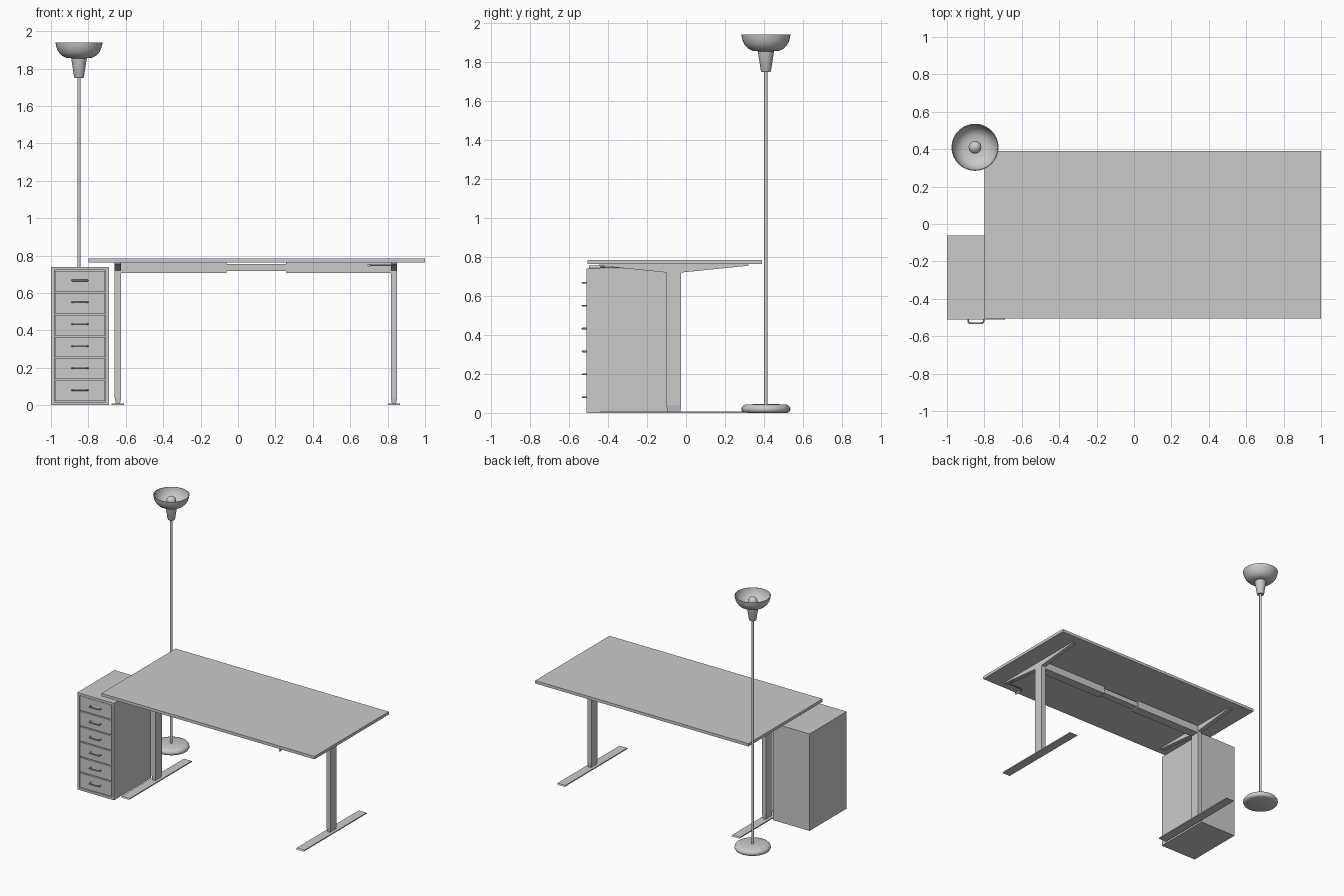
import bpy, bmesh, math
from mathutils import Vector

if "Cube" in bpy.data.objects:
    bpy.data.objects.remove(bpy.data.objects["Cube"])


def finish(name, bm, smooth=False):
    bmesh.ops.recalc_face_normals(bm, faces=bm.faces)
    me = bpy.data.meshes.new(name)
    bm.to_mesh(me)
    bm.free()
    ob = bpy.data.objects.new(name, me)
    bpy.context.collection.objects.link(ob)
    if smooth:
        bpy.ops.object.select_all(action='DESELECT')
        ob.select_set(True)
        bpy.context.view_layer.objects.active = ob
        bpy.ops.object.shade_smooth_by_angle(angle=math.radians(40))
    return ob


def add_box(bm, x, y, z):
    r = bmesh.ops.create_cube(bm, size=1)
    for v in r['verts']:
        for i, (a, b) in enumerate((x, y, z)):
            v.co[i] = a if v.co[i] < 0 else b


def boxes(name, *items):
    bm = bmesh.new()
    for it in items:
        add_box(bm, *it)
    return finish(name, bm)


def prism(name, pts, vec):
    """Extrude a closed 3D polygon along vec."""
    bm = bmesh.new()
    f = bm.faces.new([bm.verts.new(p) for p in pts])
    r = bmesh.ops.extrude_face_region(bm, geom=[f])
    vs = [g for g in r['geom'] if isinstance(g, bmesh.types.BMVert)]
    bmesh.ops.translate(bm, verts=vs, vec=vec)
    return finish(name, bm)


def lathe(name, profile, centre, segs=32):
    """Spin an (r, z) profile around a vertical axis."""
    bm = bmesh.new()
    vs = [bm.verts.new((centre[0] + r, centre[1], z)) for r, z in profile]
    es = [bm.edges.new(p) for p in zip(vs, vs[1:])]
    bmesh.ops.spin(bm, geom=vs + es, cent=(*centre, 0), axis=(0, 0, 1),
                   angle=2 * math.pi, steps=segs, use_duplicate=False)
    bmesh.ops.remove_doubles(bm, verts=bm.verts, dist=1e-5)
    return finish(name, bm, True)


def tube(name, pts, radius, segs=10):
    """Round bar swept along a path lying in a horizontal plane."""
    bm = bmesh.new()
    pts = [Vector(p) for p in pts]
    rings = []
    for i, p in enumerate(pts):
        a = (p - pts[i - 1]).normalized() if i else (pts[1] - p).normalized()
        b = (pts[i + 1] - p).normalized() if i < len(pts) - 1 else a
        t = (a + b).normalized()
        side = t.cross(Vector((0, 0, 1))) / max(t.dot(a), 0.5)
        rings.append([bm.verts.new(p + radius * (side * math.cos(k) + Vector((0, 0, math.sin(k)))))
                      for k in (2 * math.pi * j / segs for j in range(segs))])
    for r, s in zip(rings, rings[1:]):
        for j in range(segs):
            k = (j + 1) % segs
            bm.faces.new((r[j], r[k], s[k], s[j]))
    bm.faces.new(rings[0])
    bm.faces.new(rings[-1])
    return finish(name, bm, True)


# Desk top
boxes("desk_top", ((-0.80, 1.0), (-0.505, 0.39), (0.763, 0.785)))

# Legs, feet and tapered brackets
for side, cx in (("left", -0.642), ("right", 0.834)):
    prism(side + "_foot", [(cx - 0.033, -0.445, 0), (cx - 0.033, 0.32, 0),
                           (cx - 0.033, 0.312, 0.008), (cx - 0.033, -0.437, 0.008)], (0.066, 0, 0))
    bm = bmesh.new()
    add_box(bm, (cx - 0.017, cx + 0.017), (-0.10, -0.025), (0.04, 0.763))
    low = [f for f in bm.faces if f.normal.z < -0.5]
    r = bmesh.ops.extrude_face_region(bm, geom=low)
    bmesh.ops.delete(bm, geom=low, context='FACES_ONLY')
    for v in r['geom']:
        if isinstance(v, bmesh.types.BMVert):
            v.co.x = cx + (v.co.x - cx) * 0.65
            v.co.y = -0.0625 + (v.co.y + 0.0625) * 0.92
            v.co.z = 0.008
    finish(side + "_leg", bm)
    prism(side + "_bracket", [(cx - 0.017, y, z) for y, z in (
        (-0.445, 0.763), (0.32, 0.763), (0.32, 0.755), (-0.025, 0.72),
        (-0.10, 0.72), (-0.445, 0.755))], (0.034, 0, 0))

# Telescopic cross beam
boxes("beam_left", ((-0.657, -0.062), (-0.098, -0.027), (0.707, 0.763)))
boxes("beam_middle", ((-0.07, 0.265), (-0.09, -0.035), (0.717, 0.754)))
boxes("beam_right", ((0.257, 0.851), (-0.098, -0.027), (0.707, 0.763)))

# Height crank under the front right edge
tube("crank_rod", [(0.832, -0.33, 0.748), (0.832, -0.405, 0.748), (0.82, -0.42, 0.748),
                   (0.715, -0.42, 0.748), (0.70, -0.435, 0.748), (0.70, -0.45, 0.748)], 0.005)
tube("crank_grip", [(0.70, -0.44, 0.748), (0.70, -0.498, 0.748)], 0.008)

# Drawer cabinet shell
x0, x1, y0, y1, top = -1.0, -0.69, -0.51, -0.062, 0.74
t = 0.018
boxes("cabinet_shell",
      ((x0, x0 + t), (y0, y1), (0, top)),
      ((x1 - t, x1), (y0, y1), (0, top)),
      ((x0 + t, x1 - t), (y0, y1), (top - t, top)),
      ((x0 + t, x1 - t), (y0, y1), (0, t)),
      ((x0 + t, x1 - t), (y1 - 0.01, y1), (t, top - t)))

# Six drawers with bow handles
pitch = (top - 2 * t) / 6
cx = (x0 + x1) / 2
for i in range(6):
    zb = t + i * pitch
    boxes(f"drawer_{i + 1}", ((x0 + t + 0.004, x1 - t - 0.004), (y0 + 0.004, y1 - 0.03),
                              (zb + 0.004, zb + pitch - 0.004)))
    z = zb + pitch / 2 + 0.004
    half = [(0.042, y0 + 0.006), (0.042, -0.519), (0.038, -0.527), (0.028, -0.531)]
    path = [(cx - a, b, z) for a, b in half] + [(cx + a, b, z) for a, b in reversed(half)]
    tube(f"drawer_handle_{i + 1}", path, 0.0045, 8)

# Floor lamp
lamp = (-0.85, 0.41)
lathe("lamp_base", [(0, 0), (0.108, 0), (0.12, 0.005), (0.126, 0.016), (0.124, 0.028),
                    (0.116, 0.038), (0.102, 0.044), (0, 0.045)], lamp)
lathe("lamp_pole", [(0, 0.04), (0.009, 0.04), (0.009, 1.76), (0, 1.76)], lamp, 16)
lathe("lamp_neck", [(0, 1.75), (0.023, 1.75), (0.026, 1.755), (0.042, 1.857), (0, 1.857)], lamp)
outer = [(0.04, 1.855), (0.07, 1.858), (0.09, 1.868), (0.106, 1.884),
         (0.117, 1.903), (0.123, 1.922), (0.126, 1.94)]
inner = [(r - 0.004, z + (0 if z > 1.93 else 0.003)) for r, z in reversed(outer)]
lathe("lamp_bowl", [(0, 1.855)] + outer + inner + [(0, 1.858)], lamp)
bulb = [(0.034 * math.sin(a), 1.893 - 0.034 * math.cos(a))
        for a in (math.pi * k / 10 for k in range(11))]
lathe("lamp_bulb", bulb, lamp, 20)
